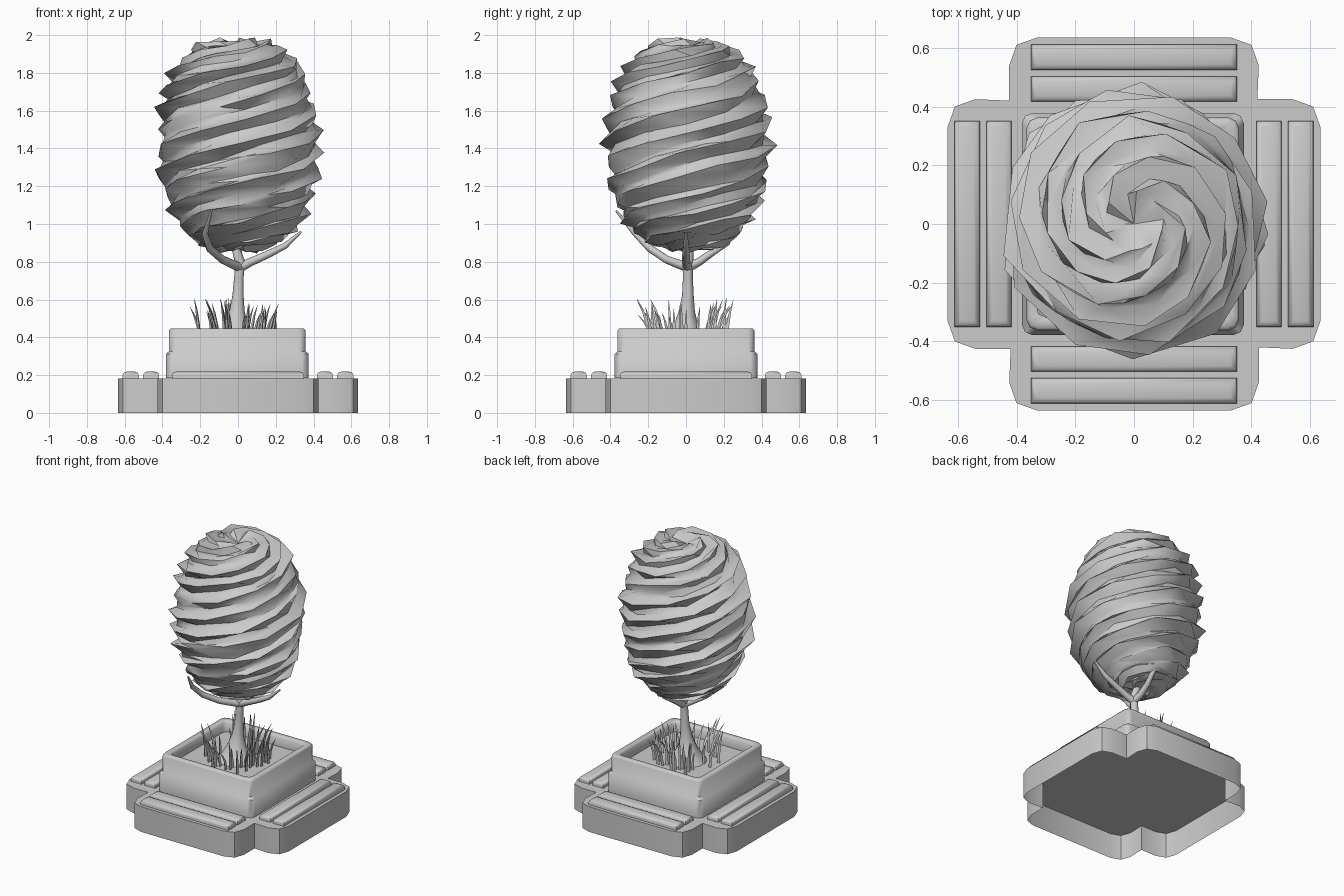
import bpy, bmesh, math, random
from mathutils import Vector

random.seed(11)
if "Cube" in bpy.data.objects:
    bpy.data.objects.remove(bpy.data.objects["Cube"])

grey = bpy.data.materials.new("plain grey")
grey.use_nodes = True
grey.diffuse_color = (0.6, 0.6, 0.6, 1)
grey.node_tree.nodes["Principled BSDF"].inputs["Base Color"].default_value = (0.6, 0.6, 0.6, 1)


def finish(name, bm, angle=35):
    bmesh.ops.recalc_face_normals(bm, faces=bm.faces)
    mesh = bpy.data.meshes.new(name)
    bm.to_mesh(mesh)
    bm.free()
    mesh.materials.append(grey)
    obj = bpy.data.objects.new(name, mesh)
    bpy.context.collection.objects.link(obj)
    bpy.ops.object.select_all(action='DESELECT')
    obj.select_set(True)
    bpy.context.view_layer.objects.active = obj
    bpy.ops.object.shade_smooth_by_angle(angle=math.radians(angle))
    return obj


def skin(bm, rings):
    """Join successive closed vertex rings with quads."""
    for a, b in zip(rings, rings[1:]):
        n = len(a)
        for i in range(n):
            bm.faces.new((a[i], a[(i + 1) % n], b[(i + 1) % n], b[i]))


def four_way(points):
    """Repeat the points of one quadrant around z."""
    out = []
    for q in range(4):
        for x, y in points:
            for _ in range(q):
                x, y = -y, x
            out.append((x, y))
    return out


def tube(bm, path, radii, sides=8):
    """Tapered tube through the path, closed at the end."""
    pts = [Vector(p) for p in path]
    rings = []
    for i, p in enumerate(pts):
        d = (pts[min(i + 1, len(pts) - 1)] - pts[max(i - 1, 0)]).normalized()
        u = d.cross(Vector((0.3, 1, 0.1))).normalized()
        v = d.cross(u)
        rings.append([bm.verts.new(p + radii[i] * (u * math.cos(t) + v * math.sin(t)))
                      for t in (2 * math.pi * k / sides for k in range(sides))])
    skin(bm, rings)
    bm.faces.new(rings[-1])


# Cross-shaped plinth, open underneath
outline = four_way([(0.635, 0.33), (0.61, 0.40), (0.54, 0.425), (0.42, 0.425),
                    (0.425, 0.54), (0.40, 0.61), (0.33, 0.635)])
bm = bmesh.new()
rings = [[bm.verts.new((x, y, z)) for x, y in outline] for z in (0, 0.182)]
skin(bm, rings)
bm.faces.new(rings[1])
finish("plinth", bm, 25)

# Square planter with stepped walls and a hollow top
bm = bmesh.new()
rings = []
for h, z in [(0.378, 0.184), (0.378, 0.312), (0.362, 0.326), (0.362, 0.435), (0.354, 0.446),
             (0.325, 0.446), (0.315, 0.435), (0.315, 0.37)]:
    c = 0.035
    rings.append([bm.verts.new((x - 0.004, y, z)) for x, y in
                  four_way([(h, h - c), (h - c * 0.3, h - c * 0.3), (h - c, h)])])
skin(bm, rings)
bm.faces.new(rings[-1])
finish("planter", bm, 56)

# Bench slats, two on each arm
for side, label in enumerate(("left", "back", "right", "front")):
    for row, r in (("inner", 0.46), ("outer", 0.568)):
        bm = bmesh.new()
        bmesh.ops.create_cube(bm, size=1)
        for v in bm.verts:
            v.co = Vector((v.co.x * 0.086 + r, v.co.y * 0.70, v.co.z * 0.036 + 0.2))
        top = [e for e in bm.edges if all(v.co.z > 0.2 for v in e.verts)]
        bmesh.ops.bevel(bm, geom=top, offset=0.02, segments=2, profile=0.5, affect='EDGES')
        slat = finish(f"{label}_{row}_slat", bm, 60)
        slat.rotation_euler.z = side * math.pi / 2

# Trunk with a flared foot, and branches
bm = bmesh.new()
tube(bm, [(-0.01, 0, 0.36), (-0.01, 0, 0.40), (-0.01, 0, 0.46), (-0.005, 0.005, 0.54), (0, 0.01, 0.62),
          (0.005, 0.01, 0.72), (0.01, 0.01, 0.80), (-0.02, 0.02, 0.90), (-0.03, 0.03, 1.05)],
     [0.14, 0.105, 0.066, 0.042, 0.031, 0.026, 0.028, 0.022, 0.012], 10)
finish("trunk", bm, 50)
branches = {
    "front_branch": [(0.01, 0.01, 0.77), (-0.08, -0.10, 0.81), (-0.15, -0.19, 0.87),
                     (-0.175, -0.27, 0.95), (-0.14, -0.37, 1.07)],
    "left_branch": [(0.01, 0.01, 0.77), (0.07, 0, 0.80), (0.16, 0, 0.84), (0.25, 0, 0.885), (0.335, 0, 0.96)],
    "back_branch": [(0.01, 0.01, 0.77), (0, 0.07, 0.80), (0, 0.14, 0.85), (0.02, 0.22, 0.90), (0, 0.25, 1.0)],
}
for name, path in branches.items():
    bm = bmesh.new()
    tube(bm, path, [0.026, 0.022, 0.02, 0.016, 0.006])
    finish(name, bm, 50)

# Crown: an egg of twisted, ragged ridges
bm = bmesh.new()
ARMS, ROWS, TURNS = 6, 26, 2.5
rings = []
for i in range(1, ROWS):
    f = i / ROWS
    phi = math.pi * f
    ring = []
    for j in range(ARMS * 3):
        kind = j % 3
        theta = 2 * math.pi * (j / (ARMS * 3) + TURNS * f) + random.uniform(-0.07, 0.07)
        push = (1.03, 0.93, 0.955)[kind] + random.uniform(-0.05, 0.05) * (1.3, 0.5, 0.6)[kind]
        r = 0.44 * math.sin(phi) ** 0.68 * push
        z = 1.415 - 0.555 * math.cos(phi) + random.uniform(-0.015, 0.015) + (0.015, -0.005, 0)[kind]
        ring.append(bm.verts.new((r * math.cos(theta), r * math.sin(theta) + 0.01, z)))
    rings.append(ring)
skin(bm, rings)
for ring, z in ((rings[0], 0.87), (rings[-1], 1.93)):
    tip = bm.verts.new((0, 0, z))
    for a, b in zip(ring, ring[1:] + ring[:1]):
        bm.faces.new((a, b, tip))
finish("crown", bm, 42)

# Grass blades leaning outward
bm = bmesh.new()
for _ in range(40):
    a = random.uniform(0, 2 * math.pi)
    r = random.uniform(0.12, 0.24)
    h = random.uniform(0.13, 0.24)
    lean = random.uniform(0.0, 0.09)
    d = Vector((math.cos(a), math.sin(a), 0))
    path = [d * (r + lean * t * t) + Vector((0, 0, 0.37 + h * t)) for t in (0, 0.4, 0.75, 1)]
    tube(bm, path, [0.011, 0.01, 0.006, 0.0008], 3)
finish("grass", bm, 30)
